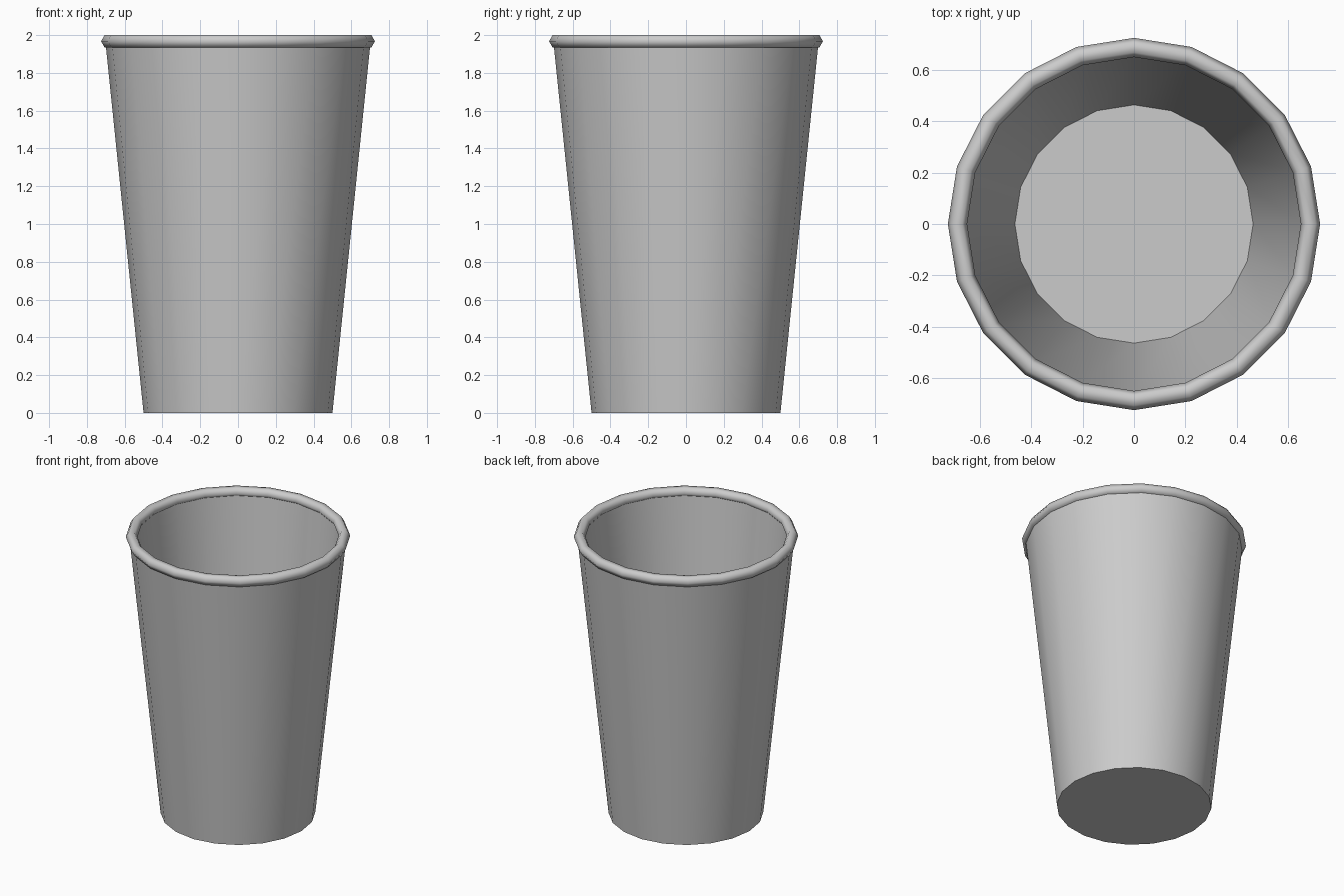
import bpy, bmesh, math

if "Cube" in bpy.data.objects:
    bpy.data.objects.remove(bpy.data.objects["Cube"])

SIDES = 20


def lathe(name, profile, closed):
    """Revolve an (r, z) profile about z; r = 0 points become poles."""
    bm = bmesh.new()
    rings = []
    for r, z in profile:
        if r == 0:
            rings.append([bm.verts.new((0, 0, z))] * SIDES)
        else:
            rings.append([bm.verts.new((r * math.cos(2 * math.pi * i / SIDES),
                                        r * math.sin(2 * math.pi * i / SIDES), z))
                          for i in range(SIDES)])
    pairs = list(zip(rings, rings[1:]))
    if closed:
        pairs.append((rings[-1], rings[0]))
    for a, b in pairs:
        for i in range(SIDES):
            j = (i + 1) % SIDES
            corners = list(dict.fromkeys([a[i], a[j], b[j], b[i]]))
            bm.faces.new(corners)
    bmesh.ops.recalc_face_normals(bm, faces=bm.faces)
    mesh = bpy.data.meshes.new(name)
    bm.to_mesh(mesh)
    bm.free()
    obj = bpy.data.objects.new(name, mesh)
    bpy.context.collection.objects.link(obj)
    bpy.ops.object.select_all(action='DESELECT')
    obj.select_set(True)
    bpy.context.view_layer.objects.active = obj
    bpy.ops.object.shade_smooth_by_angle(angle=math.radians(62))
    return obj


# Tapered cup wall with a flat base and an inner floor
lathe("cup_body", [(0, 0), (0.5, 0), (0.702, 1.965), (0.662, 1.965),
                   (0.464, 0.04), (0, 0.04)], False)

# Rolled rim with a six-sided cross-section
R, r = 0.6875, 0.0375
zc = 2 - r * math.sin(math.pi / 3)
lathe("rolled_rim", [(R + r * math.cos(k * math.pi / 3),
                      zc + r * math.sin(k * math.pi / 3)) for k in range(6)], True)
